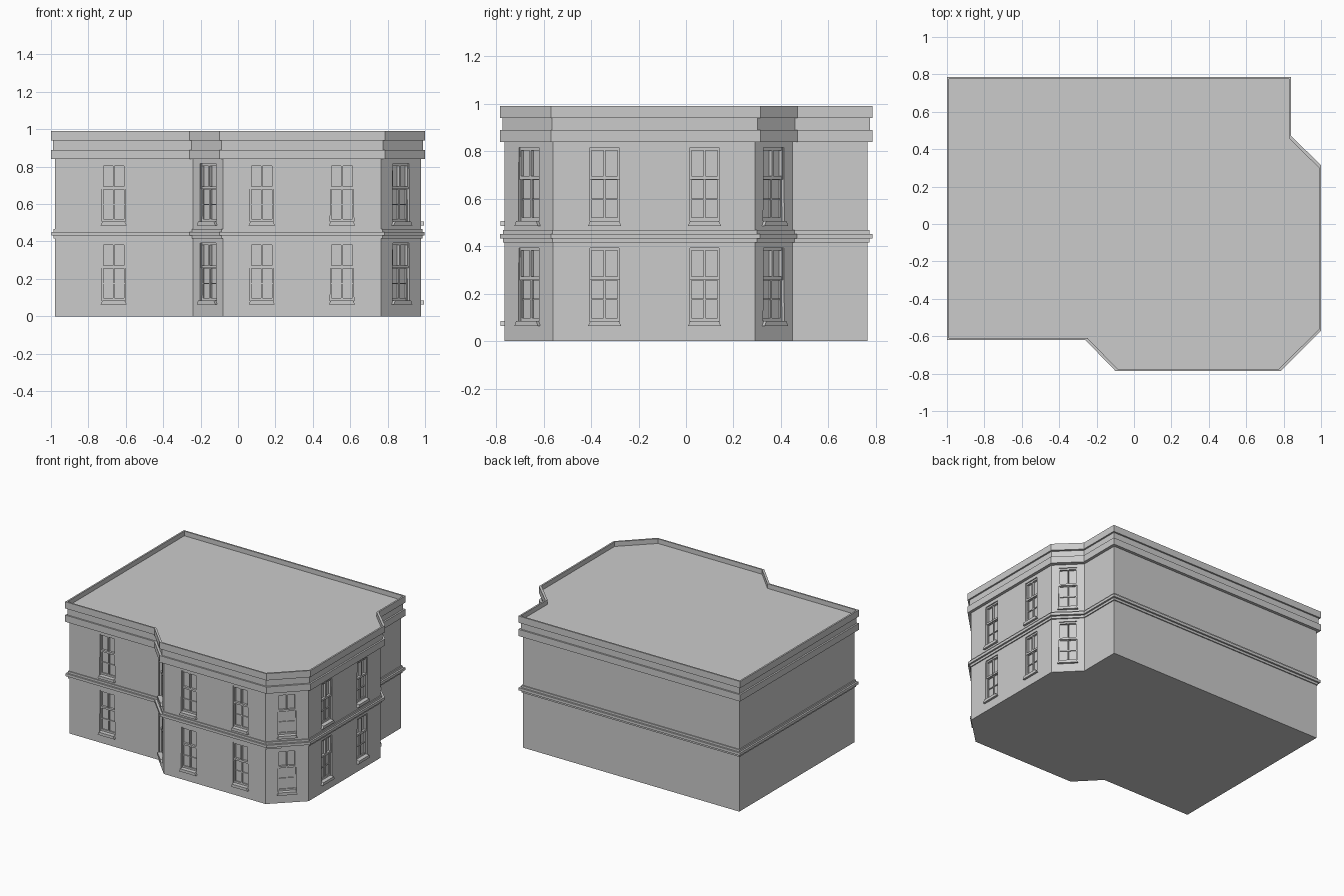
import bpy, bmesh
from math import radians
from mathutils import Matrix, Vector

if "Cube" in bpy.data.objects:
    bpy.data.objects.remove(bpy.data.objects["Cube"])

stone = bpy.data.materials.new("grey stone")
stone.use_nodes = True
GREY = (0.6, 0.6, 0.6, 1)
stone.diffuse_color = GREY
stone.node_tree.nodes["Principled BSDF"].inputs["Base Color"].default_value = GREY

# Plan of the walls and of the widest cornice, in matching order
WALL = [(-.978, -.6), (-.24, -.6), (-.08, -.765), (.765, -.765), (.978, -.56),
        (.978, .29), (.818, .45), (.818, .765), (-.978, .765)]
EAVE = [(-1, -.62), (-.26, -.62), (-.1, -.785), (.785, -.785), (1, -.57),
        (1, .315), (.84, .47), (.84, .787), (-1, .787)]


def finish(bm, name):
    bmesh.ops.recalc_face_normals(bm, faces=bm.faces)
    mesh = bpy.data.meshes.new(name)
    bm.to_mesh(mesh)
    bm.free()
    mesh.materials.append(stone)
    obj = bpy.data.objects.new(name, mesh)
    bpy.context.scene.collection.objects.link(obj)
    return obj


def band(name, profile, floor=False, lid=False):
    """Sweep (overhang, height) steps round the plan; overhang 0 = wall, 1 = eave."""
    bm = bmesh.new()
    rings = []
    for t, z in profile:
        rings.append([bm.verts.new((*Vector(w).lerp(Vector(e), t), z))
                      for w, e in zip(WALL, EAVE)])
    n = len(WALL)
    for a, b in zip(rings, rings[1:]):
        for i in range(n):
            j = (i + 1) % n
            bm.faces.new((a[i], a[j], b[j], b[i]))
    if floor:
        bm.faces.new(rings[0][::-1])
    if lid:
        bm.faces.new(rings[-1])
    return finish(bm, name)


def box(bm, x, y, z, matrix, taper=0):
    """Box from (min, max) ranges; taper narrows its top on each side."""
    centre = Vector((sum(x) / 2, sum(y) / 2, sum(z) / 2))
    size = (x[1] - x[0], y[1] - y[0], z[1] - z[0], 1)
    made = bmesh.ops.create_cube(
        bm, size=1, matrix=Matrix.Translation(centre) @ Matrix.Diagonal(size))
    for v in made["verts"]:
        if taper and v.co.z > centre.z:
            v.co.x -= taper if v.co.x > centre.x else -taper
        v.co = matrix @ v.co


# Main masses: walls, string course, cornice with parapet and sunken roof
walls = band("walls", [(0, 0), (0, .88)], floor=True, lid=True)
band("string_course", [(0, .415), (.35, .415), (.35, .432), (.92, .432),
                       (.92, .452), (.35, .452), (.35, .468), (0, .468)])
band("cornice_and_roof", [(0, .84), (1, .84), (1, .89), (.45, .89), (.45, .94),
                          (1, .94), (1, .99), (.45, .99), (.45, .955)], lid=True)

# Windows: wall point and facing angle, repeated on two storeys
WINDOWS = [(-.665, -.6, 0), (.127, -.765, 0), (.556, -.765, 0),
           (-.16, -.6825, -45), (.8715, -.6625, 45), (.898, .37, 135),
           (.978, -.343, 90), (.978, .078, 90)]
HALF, DEPTH = .063, .024
openings, sashes, sills = bmesh.new(), bmesh.new(), bmesh.new()


def sash(matrix, z0, z1, front, rows):
    """Frame, centre bar and cross bars of one sash."""
    bar, back = .009, DEPTH + .002
    w = HALF + .001
    for x in (-w, w - bar, -.0045):
        box(sashes, (x, x + bar), (front, back), (z0, z1), matrix)
    for z, h in ((z0, .014), (z1 - .013, .013)):
        box(sashes, (-w, w), (front + .0005, back), (z, z + h), matrix)
    for r in range(1, rows):
        z = z0 + (z1 - z0) * r / rows
        box(sashes, (-w, w), (front + .002, back), (z - .003, z + .003), matrix)


for x, y, angle in WINDOWS:
    for base in (.063, .486):
        m = Matrix.Translation((x, y, base)) @ Matrix.Rotation(radians(angle), 4, 'Z')
        box(openings, (-HALF, HALF), (-.05, DEPTH), (.02, .33), m, taper=.002)
        sash(m, .02, .205, .015, 2)
        sash(m, .195, .331, .007, 1)
        box(sills, (-.07, .07), (-.016, .02), (0, .021), m, taper=.01)

finish(sashes, "window_sashes")
finish(sills, "window_sills")

# Cut the openings into the walls
cutter = finish(openings, "opening_cutter")
cutter.hide_render = True
cut = walls.modifiers.new("openings", 'BOOLEAN')
cut.operation = 'DIFFERENCE'
cut.solver = 'EXACT'
cut.object = cutter
bpy.context.view_layer.objects.active = walls
bpy.ops.object.modifier_apply(modifier=cut.name)
bpy.data.objects.remove(cutter)
